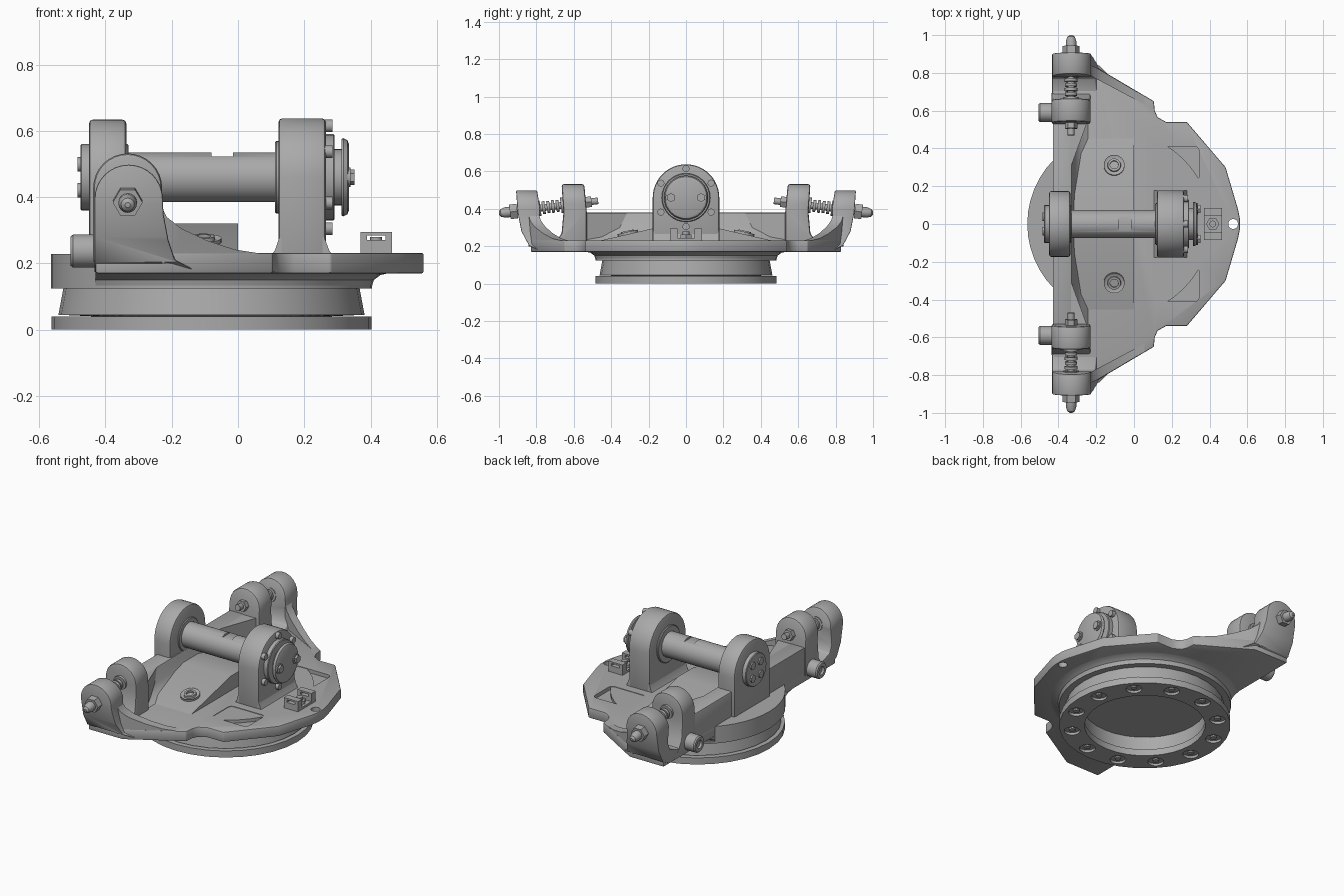
import bpy, bmesh
from math import sin, cos, pi, radians
from mathutils import Vector

old = bpy.data.objects.get("Cube")
if old:
    bpy.data.objects.remove(old, do_unlink=True)

grey = bpy.data.materials.new("cast_grey")
grey.use_nodes = True
COLOR = (0.4, 0.4, 0.4, 1)
grey.diffuse_color = COLOR
grey.node_tree.nodes["Principled BSDF"].inputs["Base Color"].default_value = COLOR


def finish(bm, name):
    bmesh.ops.recalc_face_normals(bm, faces=bm.faces)
    me = bpy.data.meshes.new(name)
    bm.to_mesh(me)
    bm.free()
    me.materials.append(grey)
    ob = bpy.data.objects.new(name, me)
    bpy.context.collection.objects.link(ob)
    return ob


def prism(name, pts, axis, lo, hi):
    """Extrude a 2D outline along an axis."""
    place = {"x": lambda u, v: (lo, u, v), "y": lambda u, v: (u, lo, v),
             "z": lambda u, v: (u, v, lo)}[axis]
    bm = bmesh.new()
    face = bm.faces.new([bm.verts.new(place(u, v)) for u, v in pts])
    ext = bmesh.ops.extrude_face_region(bm, geom=[face])
    move = Vector([(hi - lo) * (axis == a) for a in "xyz"])
    bmesh.ops.translate(bm, vec=move, verts=[g for g in ext["geom"] if isinstance(g, bmesh.types.BMVert)])
    return finish(bm, name)


def box(name, x0, x1, y0, y1, z0, z1):
    return prism(name, [(x0, y0), (x1, y0), (x1, y1), (x0, y1)], "z", z0, z1)


def lathe(name, profile, origin=(0, 0, 0), direction=(0, 0, 1), seg=32, closed=False):
    """Turn a (radius, height) profile round a direction."""
    bm = bmesh.new()
    vs = [bm.verts.new((r, 0, h)) for r, h in profile]
    edges = [bm.edges.new(p) for p in zip(vs, vs[1:])]
    if closed:
        edges.append(bm.edges.new((vs[-1], vs[0])))
    bmesh.ops.spin(bm, geom=vs + edges, cent=(0, 0, 0), axis=(0, 0, 1),
                   angle=2 * pi, steps=seg, use_duplicate=False)
    bmesh.ops.remove_doubles(bm, verts=bm.verts, dist=0.0001)
    turn = Vector((0, 0, 1)).rotation_difference(Vector(direction)).to_matrix()
    bmesh.ops.rotate(bm, cent=(0, 0, 0), matrix=turn, verts=bm.verts)
    bmesh.ops.translate(bm, vec=origin, verts=bm.verts)
    return finish(bm, name)


def rod(name, r, a, b, origin, direction, seg=24):
    return lathe(name, [(0, a), (r, a), (r, b), (0, b)], origin, direction, seg)


def bake(ob):
    me = bpy.data.meshes.new_from_object(ob.evaluated_get(bpy.context.evaluated_depsgraph_get()))
    ob.modifiers.clear()
    ob.data = me


def combine(ob, tools, operation):
    for t in tools:
        m = ob.modifiers.new("cut", "BOOLEAN")
        m.operation, m.object, m.solver = operation, t, "EXACT"
    bake(ob)
    for t in tools:
        bpy.data.objects.remove(t, do_unlink=True)
    return ob


def bevel(ob, width=0.01, seg=2):
    m = ob.modifiers.new("bevel", "BEVEL")
    m.width, m.segments, m.limit_method, m.angle_limit = width, seg, "ANGLE", radians(40)
    bake(ob)
    return ob


def arc(cx, cy, r, a0, a1, n=16):
    return [(cx + r * cos(radians(a0 + (a1 - a0) * i / n)),
             cy + r * sin(radians(a0 + (a1 - a0) * i / n))) for i in range(n + 1)]


def rounded(x0, x1, y0, y1, r):
    return (arc(x1 - r, y1 - r, r, 0, 90, 4) + arc(x0 + r, y1 - r, r, 90, 180, 4)
            + arc(x0 + r, y0 + r, r, 180, 270, 4) + arc(x1 - r, y0 + r, r, 270, 360, 4))


# Turntable rings
CX = -0.08
C = (CX, 0, 0)
ring = lathe("lower_ring", [(0.34, 0), (0.483, 0), (0.483, 0.04), (0.34, 0.04)], C, closed=True)
holes = [(CX + 0.415 * cos(k * pi / 6 + 0.2), 0.415 * sin(k * pi / 6 + 0.2), 0) for k in range(12)]
combine(ring, [rod("counterbore", 0.045, -0.02, 0.015, h, (0, 0, 1), 16) for h in holes], "DIFFERENCE")
for h in holes:
    rod("ring_bolt", 0.018, 0.005, 0.02, h, (0, 0, 1), 10)
lathe("middle_ring", [(0.35, 0.04), (0.462, 0.045), (0.447, 0.125), (0.35, 0.13)], C, closed=True)
rod("deck_hub", 0.485, 0.125, 0.229, C, (0, 0, 1), 48)

# Deck plate with pockets and tip hole
half = [(0.56, 0.03), (0.55, 0.08), (0.485, 0.3), (0.28, 0.54), (0.17, 0.54), (0.125, 0.565),
        (0.11, 0.6), (0.105, 0.65), (-0.2, 0.83), (-0.43, 0.83)]
outline = half + [(x, -y) for x, y in reversed(half)]
flare = lathe("deck_flare", [(0, 0.13), (0.484, 0.13), (0.49, 0.15), (0.51, 0.165), (0.54, 0.172), (0, 0.172)], C, seg=48)
combine(flare, [prism("clip", outline, "z", 0.1, 0.2)], "INTERSECT")
deck = bevel(prism("deck_plate", outline, "z", 0.17, 0.232), 0.006)
cutters = [rod("tip_hole", 0.026, 0.1, 0.3, (0.525, 0, 0), (0, 0, 1))]
for s in (1, -1):
    y0, y1 = sorted((s * 0.23, s * 0.41))
    cutters.append(prism("pocket", rounded(0.11, 0.345, y0, y1, 0.025), "z", 0.21, 0.3))
combine(deck, cutters, "DIFFERENCE")

# Back wall and sloped saddle
wall = [(-0.43, 0.2), (-0.43, 0.38), (-0.33, 0.38), (-0.315, 0.3), (-0.28, 0.25), (-0.23, 0.225)]
bevel(prism("back_wall", wall, "y", -0.56, 0.56), 0.008)
prism("saddle", [(-0.46, 0.23), (-0.07, 0.32), (0.07, 0.32), (0.46, 0.23)], "x", -0.32, 0.0)

# Side brackets, hinge pins and edge ribs, both ends
for s, side in ((-1, "front"), (1, "rear")):
    def pr(pts):
        return [(s * u, v) for u, v in pts]

    ear = prism(side + "_ear", pr([(0.6, 0.171), (0.78, 0.175), (0.84, 0.205), (0.88, 0.28), (0.9, 0.38),
                (0.91, 0.52), (0.8, 0.52), (0.78, 0.4), (0.79, 0.3), (0.77, 0.255), (0.7, 0.231),
                (0.6, 0.231)]), "x", -0.5, 0.1)
    shape = [(-0.1, 0.15), (-0.14, 0.185), (-0.19, 0.21), (-0.21, 0.27), (-0.225, 0.35)] \
        + arc(-0.33, 0.395, 0.103, 0, 180) + [(-0.433, 0.15)]
    bevel(combine(ear, [prism("ear_shape", shape, "y", -1.2, 1.2)], "INTERSECT"), 0.012)

    lug = prism(side + "_lug", pr([(0.53, 0.2), (0.53, 0.38), (0.55, 0.6), (0.67, 0.6), (0.655, 0.38),
                (0.665, 0.27), (0.71, 0.2)]), "x", -0.5, 0.1)
    shape = [(-0.23, 0.15)] + arc(-0.333, 0.428, 0.104, 0, 180) + [(-0.437, 0.15)]
    bevel(combine(lug, [prism("lug_shape", shape, "y", -1.2, 1.2)], "INTERSECT"), 0.012)
    prism(side + "_wall_gusset", [(-0.335, s * 0.3), (-0.24, s * 0.56), (-0.335, s * 0.56)], "z", 0.2, 0.378)

    rib = prism(side + "_rib", [(-0.23, 0.2), (-0.23, 0.37), (-0.215, 0.34), (-0.17, 0.305), (-0.09, 0.268),
                (-0.01, 0.242), (0.08, 0.228), (0.08, 0.2)], "y", -1, 1)
    strip = [(-0.24, 0.845), (-0.2, 0.828), (0.1, 0.65), (0.08, 0.62), (-0.24, 0.79)]
    combine(rib, [prism("rib_strip", [(x, s * y) for x, y in strip], "z", 0, 1)], "INTERSECT")

    # Hinge pin measured along its own tilted axis
    pin, along = (-0.333, s * 0.47, 0.443), (0, s * 0.992, -0.125)
    lathe(side + "_pin", [(0, 0), (0.018, 0), (0.018, 0.47), (0.028, 0.47), (0.028, 0.5), (0.02, 0.525),
          (0.008, 0.534), (0, 0.534)], pin, along, 16)
    rod(side + "_outer_nut", 0.045, 0.435, 0.475, pin, along, 6)
    rod(side + "_inner_nut", 0.033, 0.035, 0.075, pin, along, 6)
    for a, r in ((0.185, 0.042), (0.21, 0.032), (0.235, 0.034), (0.26, 0.032), (0.285, 0.034), (0.31, 0.042)):
        rod(side + "_pin_collar", r, a, a + 0.016, pin, along, 16)

    # Rear-facing stub with a socket
    stub = (-0.51, s * 0.59, 0.237)
    lathe(side + "_stub", [(0, 0.02), (0.025, 0.02), (0.025, 0.005), (0.044, 0.005), (0.05, 0.012),
          (0.05, 0.12), (0, 0.12)], stub, (1, 0, 0))

    # Grease port on the saddle
    lathe(side + "_port", [(0, 0.005), (0.022, 0.005), (0.022, 0.018), (0.034, 0.018), (0.036, 0.006),
          (0.046, 0.006), (0.055, 0.012), (0.055, -0.02), (0, -0.02)], (-0.105, s * 0.31, 0.265),
          (0, s * 0.225, 0.974), 24)

# Bearing posts
AX = (0, 0, 0.46)
for name, x0, x1, r in (("back_post", -0.45, -0.337, 0.174), ("main_post", 0.122, 0.265, 0.178)):
    post = prism(name, [(r, 0.2)] + arc(0, 0.46, r, 0, 180, 24) + [(-r, 0.2)], "x", x0, x1)
    bevel(post, 0.012)
prism("main_post_foot", [(0.1, 0.225), (0.112, 0.24), (0.125, 0.28), (0.26, 0.28), (0.275, 0.24), (0.285, 0.225)],
      "y", -0.177, 0.177)

# Cross shaft with notch and collars
shaft = rod("cross_shaft", 0.075, -0.4, 0.2, AX, (1, 0, 0), 32)
combine(shaft, [box("notch", -0.08, -0.015, -0.1, 0.1, 0.523, 0.6)], "DIFFERENCE")
for name, r, a, b in (("inner_collar", 0.11, 0.112, 0.13), ("back_inner_collar", 0.1, -0.345, -0.33),
                      ("back_cap", 0.1, -0.476, -0.44), ("cover_flange", 0.13, 0.26, 0.292),
                      ("cover_neck", 0.085, 0.28, 0.32)):
    bevel(rod(name, r, a, b, AX, (1, 0, 0), 32), 0.004, 1)
lathe("end_disc", [(0, 0.312), (0.115, 0.312), (0.118, 0.318), (0.112, 0.33), (0.1, 0.335), (0, 0.335)], AX, (1, 0, 0))

# Fasteners on both ends of the shaft
for k in range(6):
    a = radians(30 + 60 * k)
    rod("cover_bolt", 0.019, 0.26, 0.285, (0, 0.155 * cos(a), 0.46 + 0.155 * sin(a)), (1, 0, 0), 12)
for s in (1, -1):
    rod("end_washer", 0.03, 0.33, 0.34, (0, s * 0.08, 0.46), (1, 0, 0), 16)
    rod("end_nut", 0.024, 0.335, 0.352, (0, s * 0.08, 0.46), (1, 0, 0), 6)
for k in range(4):
    a = radians(45 + 90 * k)
    rod("back_cap_bolt", 0.022, -0.484, -0.47, (0, 0.055 * cos(a), 0.46 + 0.055 * sin(a)), (1, 0, 0), 12)

# Sensor bracket near the tip
box("bracket_base", 0.37, 0.465, -0.085, 0.085, 0.23, 0.245)
for s in (1, -1):
    y0, y1 = sorted((s * 0.045, s * 0.085))
    loop = box("bracket_loop", 0.37, 0.465, y0, y1, 0.23, 0.295)
    combine(loop, [box("slot", 0.39, 0.445, -0.1, 0.1, 0.27, 0.285)], "DIFFERENCE")
rod("bracket_bolt", 0.035, 0.24, 0.262, (0.417, 0, 0), (0, 0, 1), 6)
rod("bracket_stud", 0.018, 0.26, 0.28, (0.417, 0, 0), (0, 0, 1), 12)

# Smooth shading with sharp edges kept
bpy.ops.object.select_all(action="DESELECT")
for ob in bpy.context.collection.objects:
    if ob.type == "MESH" and grey.name in ob.data.materials:
        ob.select_set(True)
        bpy.context.view_layer.objects.active = ob
bpy.ops.object.shade_smooth_by_angle(angle=radians(35))
